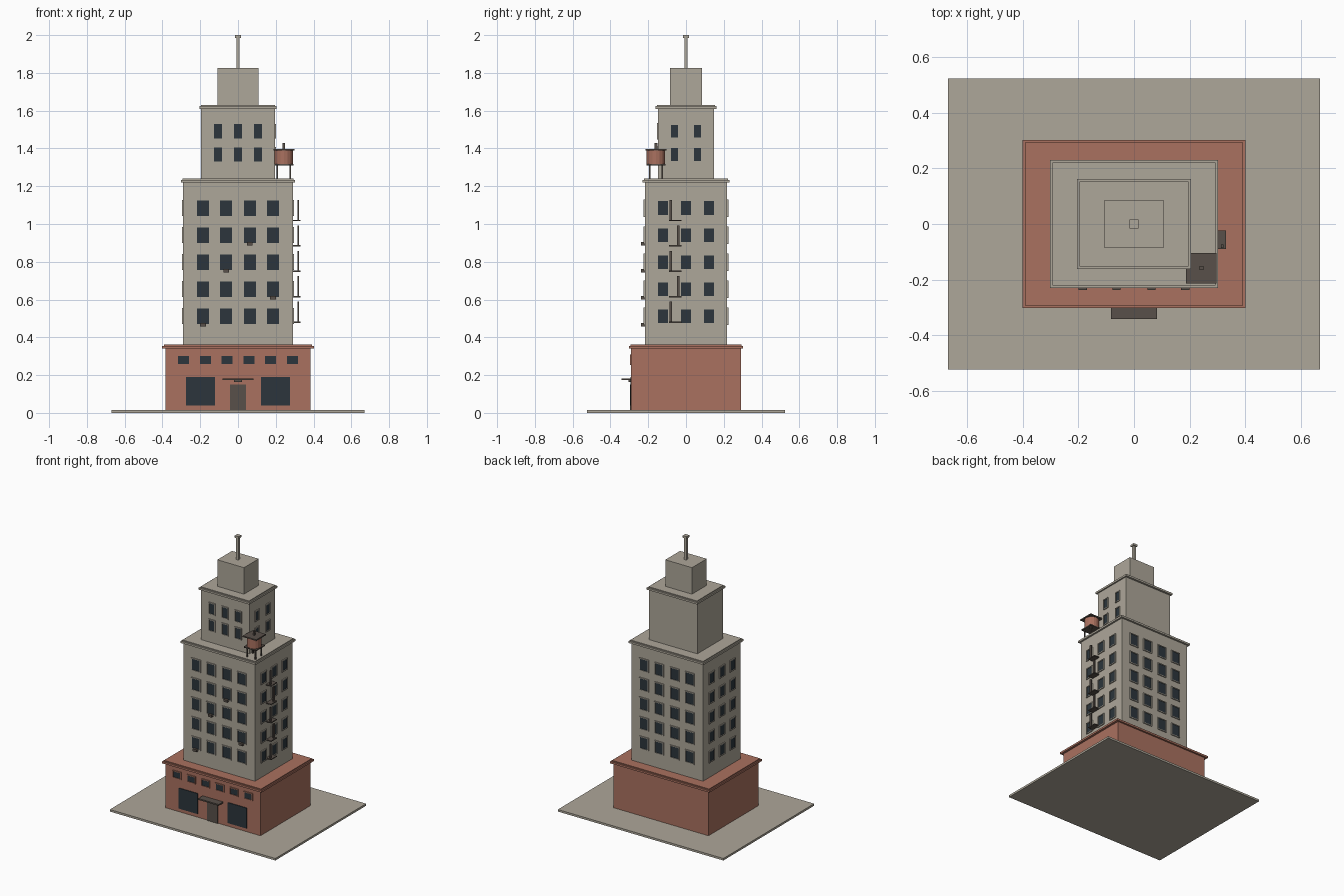
import bpy, bmesh, math
from mathutils import Matrix, Vector

if "Cube" in bpy.data.objects:
    bpy.data.objects.remove(bpy.data.objects["Cube"])


def material(name, r, g, b):
    m = bpy.data.materials.new(name)
    m.diffuse_color = (r, g, b, 1)
    m.use_nodes = True
    m.node_tree.nodes["Principled BSDF"].inputs["Base Color"].default_value = m.diffuse_color
    return m


STONE = material("warm_stone", 0.42, 0.385, 0.32)
BRICK = material("red_brick", 0.40, 0.165, 0.115)
GLASS = material("dark_glass", 0.025, 0.036, 0.045)
METAL = material("dark_metal", 0.098, 0.08, 0.067)


def add_box(bm, x0, x1, y0, y1, z0, z1, turn=None):
    m = Matrix.Translation(((x0 + x1) / 2, (y0 + y1) / 2, (z0 + z1) / 2)) \
        @ Matrix.Diagonal((x1 - x0, y1 - y0, z1 - z0, 1))
    bmesh.ops.create_cube(bm, size=1, matrix=(turn or Matrix()) @ m)


def finish(bm, name, mat):
    me = bpy.data.meshes.new(name)
    bm.to_mesh(me)
    bm.free()
    me.materials.append(mat)
    ob = bpy.data.objects.new(name, me)
    bpy.context.collection.objects.link(ob)
    return ob


def boxes(name, mat, *dims):
    bm = bmesh.new()
    for d in dims:
        add_box(bm, *d)
    return finish(bm, name, mat)


def block(name, mat, hx, hy, z0, z1):
    return boxes(name, mat, (-hx, hx, -hy, hy, z0, z1))


def cylinder(name, mat, x, y, z0, z1, r, sides):
    bm = bmesh.new()
    bmesh.ops.create_cone(bm, cap_ends=True, segments=sides, radius1=r, radius2=r, depth=z1 - z0,
                          matrix=Matrix.Translation((x, y, (z0 + z1) / 2)))
    return finish(bm, name, mat)


def windows(name, side, wall, cols, rows, w, h, frame_mat, t=0.006):
    """Grid of framed windows; side 0..3 = front, right, back, left."""
    turn = Matrix.Rotation(side * math.pi / 2, 4, 'Z')
    glass, frame = bmesh.new(), bmesh.new()
    for c in cols:
        for z in rows:
            a, b, lo, hi = c - w / 2, c + w / 2, z - h / 2, z + h / 2
            add_box(glass, a, b, -wall - 0.003, -wall + 0.002, lo, hi, turn)
            for d in ((a - t, a, lo - t, hi + t), (b, b + t, lo - t, hi + t),
                      (a, b, lo - t, lo), (a, b, hi, hi + t)):
                add_box(frame, d[0], d[1], -wall - 0.007, -wall + 0.002, d[2], d[3], turn)
    finish(glass, name + "_glass", GLASS)
    finish(frame, name + "_frames", frame_mat)


# Stacked masses
block("pavement", STONE, 0.67, 0.525, 0, 0.015)
block("podium", BRICK, 0.385, 0.29, 0.015, 0.345)
block("main_shaft", STONE, 0.29, 0.217, 0.355, 1.225)
block("upper_shaft", STONE, 0.195, 0.147, 1.235, 1.615)
block("penthouse", STONE, 0.108, 0.085, 1.625, 1.825)

# Cornices with a slightly smaller coping course
for name, mat, hx, hy, z in (("podium", BRICK, 0.402, 0.303, 0.34),
                             ("main", STONE, 0.303, 0.231, 1.22),
                             ("upper", STONE, 0.205, 0.162, 1.61)):
    block(name + "_cornice", mat, hx, hy, z, z + 0.014)
    block(name + "_coping", mat, hx - 0.009, hy - 0.009, z + 0.014, z + 0.021)

# Roof mast
block("mast", STONE, 0.009, 0.009, 1.825, 1.988)
block("mast_cap", STONE, 0.016, 0.016, 1.985, 2.0)

# Window grids
main_rows = [0.512 + 0.143 * i for i in range(5)]
wide = (-0.185, -0.063, 0.063, 0.185)
narrow = (-0.122, 0, 0.122)
for side, name in enumerate(("front", "right", "back", "left")):
    if side % 2 == 0:
        windows("main_" + name, side, 0.217, wide, main_rows, 0.063, 0.081, STONE)
    else:
        windows("main_" + name, side, 0.29, narrow, main_rows, 0.052, 0.073, STONE)
windows("upper_front", 0, 0.147, (-0.106, 0, 0.106), (1.368, 1.491), 0.043, 0.075, STONE)
windows("upper_right", 1, 0.195, (-0.062, 0.062), (1.368, 1.491), 0.037, 0.067, STONE)

# Podium front: small windows, shopfronts, door, canopy
windows("podium_front", 0, 0.29, [0.1155 * (i - 2.5) for i in range(6)], (0.281,), 0.058, 0.043, BRICK)
boxes("shop_windows", GLASS, *[(s - 0.077, s + 0.077, -0.295, -0.288, 0.04, 0.19) for s in (-0.198, 0.198)])
boxes("entrance_door", METAL, (-0.042, 0.042, -0.296, -0.288, 0.015, 0.15))
boxes("entrance_canopy", METAL, (-0.083, 0.083, -0.342, -0.288, 0.173, 0.183),
      (-0.02, 0.02, -0.305, -0.288, 0.163, 0.174))

# Air conditioners under a few front windows
boxes("air_conditioners", METAL,
      *[(wide[c] - 0.015, wide[c] + 0.015, -0.238, -0.215, main_rows[r] - 0.054, main_rows[r] - 0.037)
        for c, r in ((0, 0), (3, 1), (1, 2), (2, 3))])

# Fire escape: landings with alternating ladders
escape = []
for i in range(5):
    z = 0.477 + 0.1345 * i
    y = -0.08 if i % 2 == 0 else -0.041
    escape.append((0.288, 0.331, -0.09, -0.023, z, z + 0.007))
    escape.append((0.314, 0.322, y - 0.007, y + 0.007, z + 0.005, z + 0.112))
boxes("fire_escape", METAL, *escape)

# Water tank on legs
tx, ty = 0.243, -0.159
boxes("tank_legs", METAL, *[(tx + i - 0.004, tx + i + 0.004, ty + j - 0.004, ty + j + 0.004, 1.235, 1.314)
                            for i in (-0.034, 0.034) for j in (-0.034, 0.034)])
boxes("tank_platform", METAL, (tx - 0.05, tx + 0.05, ty - 0.05, ty + 0.05, 1.31, 1.318))
cylinder("tank_barrel", BRICK, tx, ty, 1.318, 1.391, 0.049, 16)
boxes("tank_lid", METAL, (tx - 0.055, tx + 0.055, ty - 0.055, ty + 0.055, 1.388, 1.397))
boxes("tank_vent", METAL, (tx - 0.007, tx + 0.007, ty - 0.007, ty + 0.007, 1.395, 1.43))
